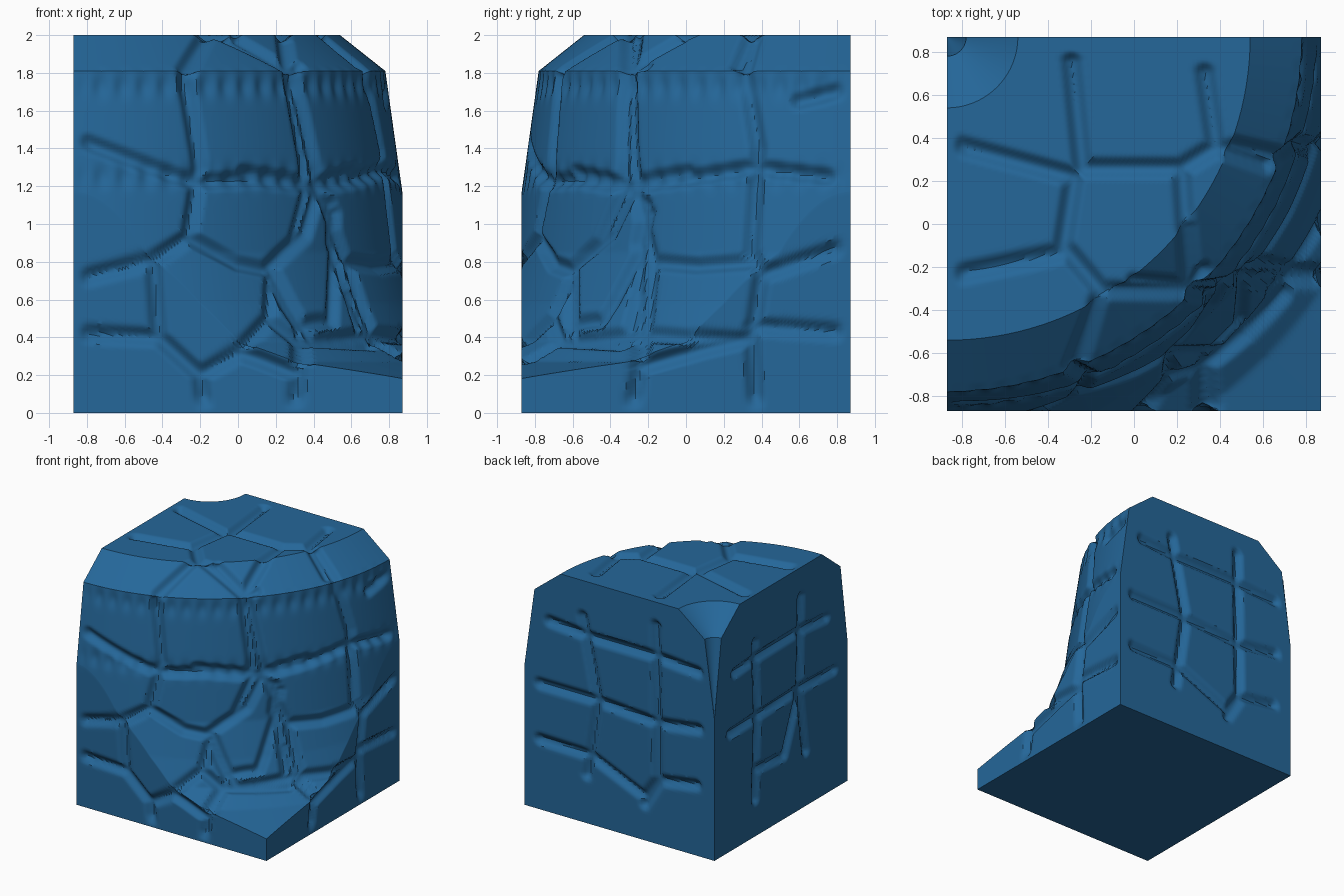
import bpy, bmesh, math
from mathutils import Vector, kdtree

cube = bpy.data.objects.get("Cube")
if cube:
    bpy.data.objects.remove(cube, do_unlink=True)

H = 0.87          # half width of the tile
W = 2 * H
CRACK_DEPTH, CRACK_WIDTH = 0.04, 0.06

# Cliff profile (radius, height) turned about the back corner (-H, H)
NOTCH = [(0, 1.17), (.09, 1.81), (.33, 2)]
CLIFF = [(.33, 2), (1.41, 2), (1.65, 1.81), (1.74, 1.17), (1.78, .85),
         (1.865, .58), (1.945, .38), (2.1, .27), (2.47, .18)]


def interp(value, pairs):
    """Piecewise linear lookup in rising pairs, clamped at both ends."""
    if value <= pairs[0][0]:
        return pairs[0][1]
    for (a, b), (c, d) in zip(pairs, pairs[1:]):
        if value <= c:
            return b + (d - b) * (value - a) / max(c - a, 1e-9)
    return pairs[-1][1]


# r - z rises steadily along the cliff, so it serves as path parameter
path_r = [(r - z, r) for r, z in CLIFF]
path_z = [(r - z, z) for r, z in CLIFF]
param_of_r = [(r, r - z) for r, z in CLIFF]
r_of_z = [(z, r) for r, z in reversed(CLIFF[1:])]
notch_of_z = [(z, r) for r, z in NOTCH]


def cliff_reach(across, z):
    """Distance from the back plane to the surface seen from the side."""
    r = interp(z, r_of_z) if z > .18 else 2 * W
    return min(math.sqrt(max(r * r - across * across, 0)), W)


# Each view maps two flat coordinates to a point on the surface
def on_front(x, z):
    return Vector((x, H - cliff_reach(x + H, z), z))


def on_right(y, z):
    return Vector((cliff_reach(H - y, z) - H, y, z))


def on_top(x, y):
    return Vector((x, y, interp(math.hypot(x + H, H - y), CLIFF)))


def on_back(x, z):
    return Vector((x, H, z))


def on_left(y, z):
    return Vector((-H, y, z))


# Cracks between the stones, as short paths on each side
front_cracks = [
    [(-.8, 1.43), (-.4, 1.28), (-.23, 1.22), (.1, 1.24), (.38, 1.2), (.62, 1.27)],
    [(-.8, .72), (-.45, .81), (-.26, .93), (0, .79), (.15, .76), (.3, .9)],
    [(-.18, 1.98), (-.28, 1.78), (-.2, 1.3), (-.26, .93)],
    [(.25, 1.98), (.28, 1.75), (.38, 1.2), (.3, .9)],
    [(.38, 1.2), (.5, 1.1), (.5, .9), (.65, .45)],
    [(-.45, .81), (-.42, .4), (-.2, .2), (-.18, .04)],
    [(-.8, .42), (-.42, .4)],
    [(-.2, .2), (0, .32), (.17, .5), (.18, .72)],
    [(.17, .5), (.32, .38), (.32, .2), (.3, .04)],
    [(0, .32), (.12, .28), (.32, .2)],
    [(.32, .38), (.7, .36)],
]
right_cracks = [
    [(-.27, 1.98), (-.3, 1.78), (-.28, 1.2), (-.18, .8), (-.22, .38), (-.28, .04)],
    [(.36, 1.98), (.31, 1.8), (.38, 1.4), (.34, .85), (.4, .73), (.35, .4), (.37, .04)],
    [(.75, 1.25), (.35, 1.3), (0, 1.24), (-.28, 1.2), (-.6, 1.27)],
    [(.8, .87), (.4, .73)],
    [(.34, .8), (.05, .78), (-.18, .8)],
    [(.8, .43), (.35, .46)],
    [(.35, .38), (0, .4), (-.25, .42), (-.6, .38)],
    [(-.28, 1.2), (-.4, .95), (-.6, .78), (-.6, .4)],
    [(-.25, .24), (.1, .34), (.35, .4)],
    [(.8, 1.7), (.6, 1.65)],
]
top_cracks = [
    [(-.8, .36), (-.28, .22), (-.33, -.1), (-.15, -.31), (.26, -.31), (.22, .26),
     (-.24, .26), (-.29, .75)],
    [(-.8, -.23), (-.33, -.13)],
    [(-.15, -.31), (-.28, -.65)],
    [(.22, .26), (.38, .36), (.62, .28)],
    [(.33, .7), (.38, .36)],
    [(.26, -.31), (.32, -.22)],
    [(.2, -.62), (.33, -.62), (.5, -.45), (.52, -.2)],
    [(.33, -.62), (.35, -.84)],
    [(.6, -.25), (.84, -.25)],
]
back_cracks = [
    [(.64, 1.58), (.28, 1.55), (-.33, 1.55), (-.72, 1.52)],
    [(.73, 1.04), (.2, 1.04), (-.34, 1), (-.72, 1.05)],
    [(.73, .58), (.26, .57), (-.23, .36), (-.35, .53), (-.7, .58)],
    [(.34, 1.7), (.2, 1.04), (.3, .4)],
    [(-.33, 1.8), (-.34, 1), (-.35, .5), (-.23, .3)],
]
left_cracks = [
    [(.66, .97), (.32, .98), (-.25, 1), (-.7, .98)],
    [(-.27, 1.75), (-.25, 1), (-.05, .52), (.33, .55)],
    [(.33, 1.6), (.3, .98), (.33, .3)],
    [(.6, 1.45), (.33, 1.47), (-.27, 1.48), (-.6, 1.45)],
    [(-.25, 1), (-.33, .45)],
]

# Sample every crack on the surface for quick nearest lookups
samples = []
for place, cracks in ((on_front, front_cracks), (on_right, right_cracks),
                      (on_top, top_cracks), (on_back, back_cracks),
                      (on_left, left_cracks)):
    for crack in cracks:
        for a, b in zip(crack, crack[1:]):
            a, b = Vector(a), Vector(b)
            steps = max(2, int((b - a).length / .008))
            samples += [place(*a.lerp(b, i / steps)) for i in range(steps + 1)]
tree = kdtree.KDTree(len(samples))
for i, point in enumerate(samples):
    tree.insert(point, i)
tree.balance()


def groove(co):
    d = tree.find(co)[2] / CRACK_WIDTH
    return -CRACK_DEPTH * (1 - d * d) ** 2 if d < 1 else 0


def wrinkles(co):
    """Shallow upright folds under the two ledges of the cliff."""
    a, b = co.x + H, H - co.y
    if abs(math.hypot(a, b) - 1.7) > .08:
        return 0
    band = sum(math.exp(-((co.z - z) / .06) ** 2) for z in (1.73, 1.25))
    return -.008 * band * (1 + math.sin(90 * math.atan2(b, a)))


def smooth_fade(distance):
    t = min(max(distance / .1, 0), 1)
    return t * t * (3 - 2 * t)


def grid_mesh(name, rows, relief, outward, material):
    """Skin a grid of points, then push each vertex along its normal."""
    bm = bmesh.new()
    verts = [[bm.verts.new(p) for p in row] for row in rows]
    for lower, upper in zip(verts, verts[1:]):
        for i in range(len(lower) - 1):
            bm.faces.new((lower[i], lower[i + 1], upper[i + 1], upper[i]))
    bmesh.ops.remove_doubles(bm, verts=bm.verts, dist=.0004)
    bm.normal_update()
    probe = max(bm.faces, key=lambda f: f.normal.dot(outward) ** 2 * f.calc_area())
    if probe.normal.dot(outward) < 0:
        bmesh.ops.reverse_faces(bm, faces=bm.faces[:])
        bm.normal_update()
    moves = [(v, v.normal * relief(v.co)) for v in bm.verts]
    for v, move in moves:
        v.co += move
    mesh = bpy.data.meshes.new(name)
    bm.to_mesh(mesh)
    bm.free()
    mesh.materials.append(material)
    obj = bpy.data.objects.new(name, mesh)
    bpy.context.collection.objects.link(obj)
    bpy.ops.object.select_all(action='DESELECT')
    obj.select_set(True)
    bpy.context.view_layer.objects.active = obj
    bpy.ops.object.shade_smooth_by_angle(angle=math.radians(35))
    return obj


def spread(a, b, count):
    return [a + (b - a) * i / count for i in range(count)]


blue = bpy.data.materials.new("stone blue")
blue.use_nodes = True
blue.diffuse_color = (.018, .135, .32, 1)
blue.node_tree.nodes["Principled BSDF"].inputs["Base Color"].default_value = blue.diffuse_color

# Curved rock: notch, top, rounded cliff, flared foot and outer walls
TURNS = 160
fixed = [(r, z) for (a, b), (c, d) in zip(NOTCH, NOTCH[1:])
         for r, z in zip(spread(a, c, 12), spread(b, d, 12))]
for (a, b), (c, d) in zip(CLIFF[:3], CLIFF[1:4]):
    count = math.ceil((c - a + b - d) / .018)
    fixed += list(zip(spread(a, c, count), spread(b, d, count)))
rows = []
for i in range(TURNS + 1):
    turn = math.pi / 2 * i / TURNS
    cos, sin = math.cos(turn), math.sin(turn)
    rim = W / max(cos, sin)
    end = interp(rim, param_of_r)
    foot = [(interp(p, path_r), interp(p, path_z))
            for p in spread(CLIFF[3][0] - CLIFF[3][1], end, 80)]
    edge = interp(end, path_z)
    wall = [(rim, z) for z in spread(edge, 0, 50) + [0]]
    rows.append([Vector((r * cos - H, H - r * sin, z)) for r, z in fixed + foot + wall])


def rock_relief(co):
    fade = smooth_fade(min(H - co.y, co.x + H, co.z))
    return fade * (groove(co) + wrinkles(co))


grid_mesh("cliff_rock", rows, rock_relief, Vector((0, 0, 1)), blue)

# Two flat cut sides that meet at the notched corner
heights = spread(0, 1.17, 60) + spread(1.17, 1.81, 34) + spread(1.81, 2, 10) + [2]


def cut_side(name, place, sign, outward):
    def outer(z):
        return min(interp(z, r_of_z), W)

    def relief(co):
        r = abs((co.x + H) if outward.y else (H - co.y))
        gap = min(r - interp(co.z, notch_of_z), outer(co.z) - r, co.z, 2 - co.z)
        return smooth_fade(gap) * groove(co)

    side = [[place(sign * (r - H), z)
             for r in spread(interp(z, notch_of_z), outer(z), 90) + [outer(z)]]
            for z in heights]
    grid_mesh(name, side, relief, outward, blue)


cut_side("back_side", on_back, 1, Vector((0, 1, 0)))
cut_side("side_wall", on_left, -1, Vector((-1, 0, 0)))

# Flat underside
base = [[Vector((x, y, 0)) for x in (-H, H)] for y in (-H, H)]
grid_mesh("underside", base, lambda co: 0, Vector((0, 0, -1)), blue)
